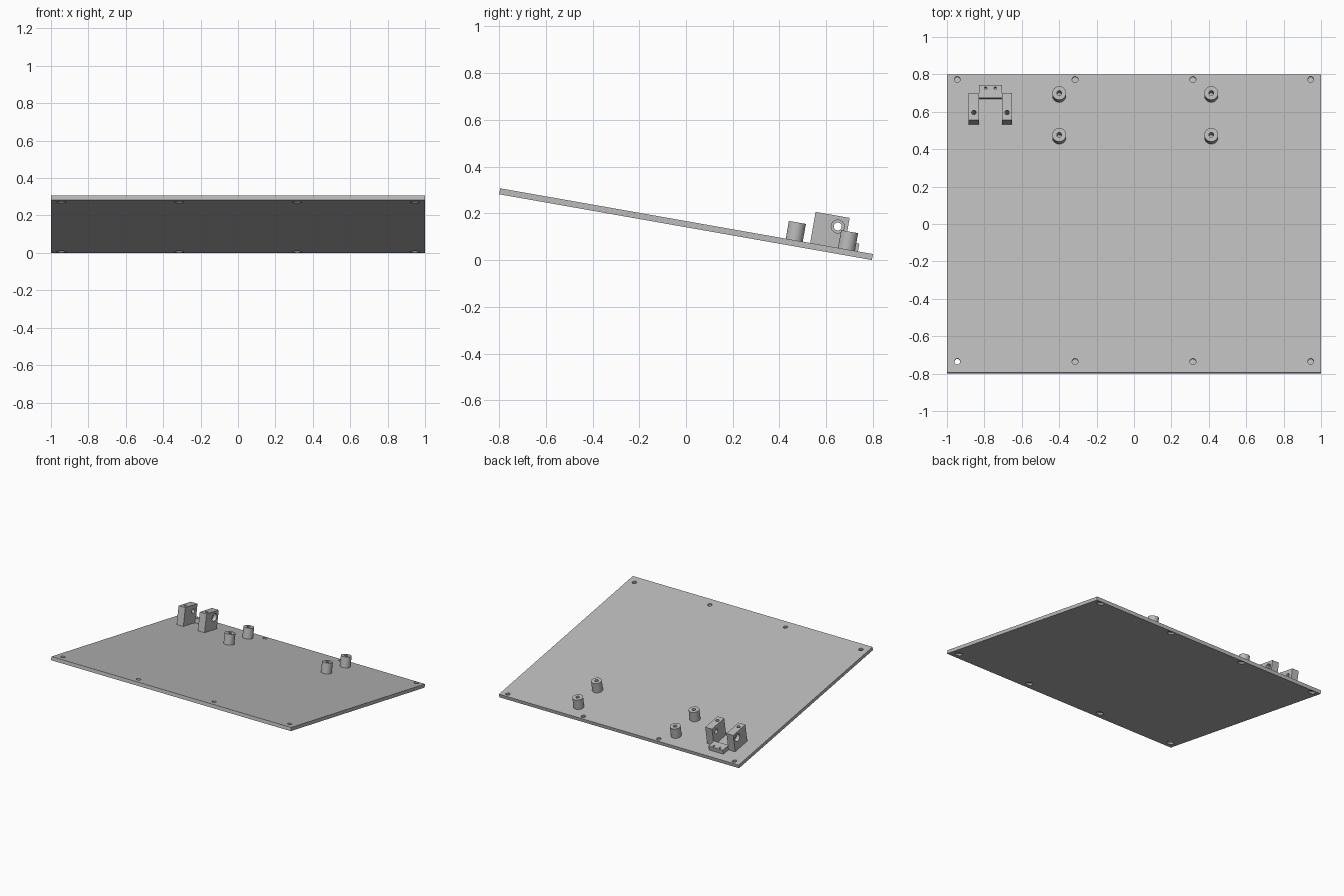
import bpy, bmesh, math
from mathutils import Matrix, Vector

cube = bpy.data.objects.get("Cube")
if cube:
    bpy.data.objects.remove(cube, do_unlink=True)

grey = bpy.data.materials.new("light_grey")
grey.use_nodes = True
grey.diffuse_color = (0.5, 0.5, 0.5, 1)
grey.node_tree.nodes["Principled BSDF"].inputs["Base Color"].default_value = (0.5, 0.5, 0.5, 1)

# Everything is built square to the panel, then tilted as one
TILT = math.radians(10)
PLACE = Matrix.Translation((0, -0.002, 0.141)) @ Matrix.Rotation(-TILT, 4, "X")
THICK = 0.026
HALF_LENGTH = 0.81
parts = []


def make(name, bm):
    mesh = bpy.data.meshes.new(name)
    bm.to_mesh(mesh)
    bm.free()
    mesh.materials.append(grey)
    obj = bpy.data.objects.new(name, mesh)
    bpy.context.collection.objects.link(obj)
    return obj


def box(name, low, high):
    low, high = Vector(low), Vector(high)
    bm = bmesh.new()
    bmesh.ops.create_cube(bm, size=1, matrix=Matrix.Translation((low + high) / 2)
                          @ Matrix.Diagonal((high - low).to_4d()))
    return make(name, bm)


def rod(name, start, end, r1, r2=None):
    """Cylinder or cone frustum between two points."""
    start, end = Vector(start), Vector(end)
    axis = end - start
    turn = axis.to_track_quat("Z", "Y").to_matrix().to_4x4()
    bm = bmesh.new()
    bmesh.ops.create_cone(bm, cap_ends=True, segments=32, radius1=r1,
                          radius2=r1 if r2 is None else r2, depth=axis.length,
                          matrix=Matrix.Translation((start + end) / 2) @ turn)
    return make(name, bm)


def cut(obj, cutters):
    """Subtract the cutters, bake the result and remove the helpers."""
    for c in cutters:
        c.hide_render = True
        mod = obj.modifiers.new("cut", "BOOLEAN")
        mod.operation, mod.solver, mod.object = "DIFFERENCE", "EXACT", c
    graph = bpy.context.evaluated_depsgraph_get()
    mesh = bpy.data.meshes.new_from_object(obj.evaluated_get(graph))
    obj.modifiers.clear()
    obj.data = mesh
    for c in cutters:
        bpy.data.objects.remove(c, do_unlink=True)
    parts.append(obj)


# Panel with two rows of countersunk screw holes
panel = box("base_panel", (-1, -HALF_LENGTH, 0), (1, HALF_LENGTH, THICK))
holes = []
for v in (-0.749, 0.782):
    for x in (-0.945, -0.315, 0.315, 0.945):
        holes.append(rod("hole", (x, v, -0.1), (x, v, 0.1), 0.016))
        holes.append(rod("sink", (x, v, -0.001), (x, v, 0.012), 0.027, 0.016))
cut(panel, holes)

# Four hollow standoffs
for side, x in (("right", -0.4), ("left", 0.413)):
    for row, v in (("front", 0.468), ("back", 0.695)):
        post = rod(f"standoff_{side}_{row}", (x, v, THICK), (x, v, 0.103), 0.037)
        cut(post, [rod("bore", (x, v, THICK + 0.004), (x, v, 0.2), 0.013)])

# Pair of bracket cheeks, mirrored about the bracket centre
MID = -0.7675
INNER, OUTER = 0.0605, 0.1165
for side, s in (("right", -1), ("left", 1)):
    xs = sorted((MID + s * INNER, MID + s * OUTER))
    cheek = box(f"bracket_cheek_{side}", (xs[0], 0.537, THICK), (xs[1], 0.685, 0.161))
    centre = MID + s * (INNER + OUTER) / 2
    v, w = 0.641, 0.116
    cut(cheek, [
        rod("axle", (centre - 0.1, v, w), (centre + 0.1, v, w), 0.017),
        rod("recess", (centre, v, w), (centre + s * 0.1, v, w), 0.028),
        rod("screw", (centre, 0.579, THICK + 0.004), (centre, 0.579, 0.2), 0.012),
    ])

# Low cross block joining the cheeks
block = box("bracket_cross_block", (MID - INNER, 0.676, THICK), (MID + INNER, 0.745, 0.059))
cut(block, [rod("pin", (MID + d, 0.729, THICK + 0.004), (MID + d, 0.729, 0.1), 0.007)
            for d in (-0.026, 0.026)])

# Tilt the assembly and shade it
bpy.ops.object.select_all(action="DESELECT")
for obj in parts:
    obj.data.transform(PLACE)
    obj.select_set(True)
bpy.context.view_layer.objects.active = parts[0]
bpy.ops.object.shade_smooth_by_angle(angle=math.radians(30))
